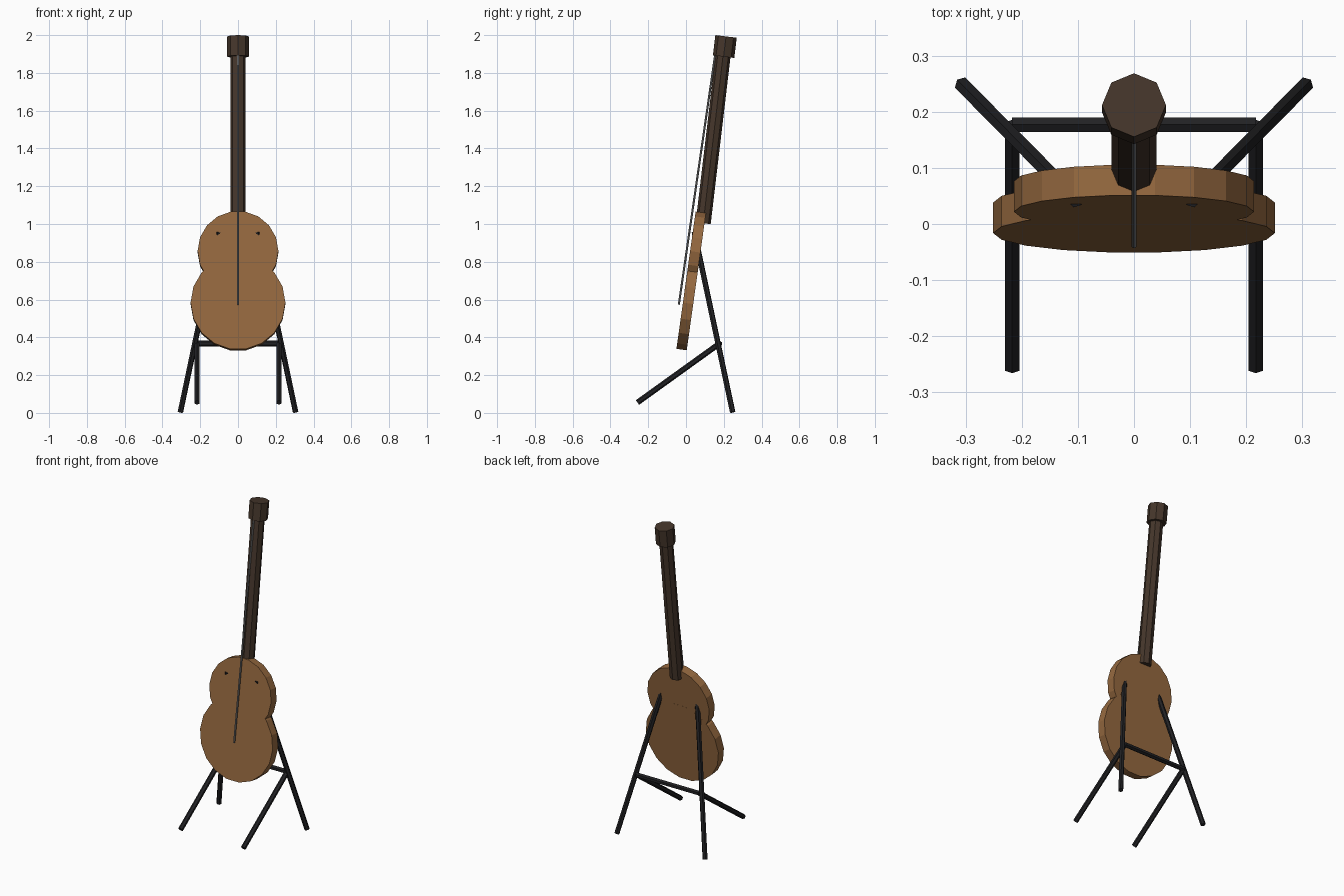
import bpy, bmesh, math
from mathutils import Vector, Matrix

if "Cube" in bpy.data.objects:
    bpy.data.objects.remove(bpy.data.objects["Cube"])


def material(name, rgb):
    m = bpy.data.materials.new(name)
    m.diffuse_color = (*rgb, 1)
    m.use_nodes = True
    m.node_tree.nodes["Principled BSDF"].inputs["Base Color"].default_value = m.diffuse_color
    return m


wood = material("wood", (0.30, 0.14, 0.05))
dark_wood = material("dark_wood", (0.06, 0.037, 0.024))
black = material("black_metal", (0.015, 0.015, 0.017))
steel = material("steel", (0.2, 0.2, 0.2))


def rod(name, a, b, radius, sides, mat, spin=0.0):
    """Flat-sided cylinder running from a to b."""
    a, b = Vector(a), Vector(b)
    d = b - a
    frame = (Matrix.Translation((a + b) / 2)
             @ d.to_track_quat('Z', 'Y').to_matrix().to_4x4()
             @ Matrix.Rotation(spin, 4, 'Z'))
    bm = bmesh.new()
    bmesh.ops.create_cone(bm, cap_ends=True, segments=sides, radius1=radius,
                          radius2=radius, depth=d.length, matrix=frame)
    me = bpy.data.meshes.new(name)
    bm.to_mesh(me)
    bm.free()
    ob = bpy.data.objects.new(name, me)
    me.materials.append(mat)
    bpy.context.collection.objects.link(ob)
    return ob


# Body: two overlapping discs leaning back
tilt = math.radians(8)
normal = Vector((0, -math.cos(tilt), math.sin(tilt)))
for name, y, z, r in (("lower_bout", 0.011, 0.580, 0.251),
                      ("upper_bout", 0.049, 0.853, 0.214)):
    c = Vector((0, y, z))
    rod(name, c - normal * 0.0275, c + normal * 0.0275, r, 18, wood, math.pi / 2)

# Neck, head and string
rod("neck", (0, 0.091, 1.004), (0, 0.196, 1.89), 0.040, 8, dark_wood)
rod("head", (0, 0.199, 1.886), (0, 0.212, 1.993), 0.057, 8, dark_wood)
rod("string", (0, -0.038, 0.573), (0, 0.155, 1.90), 0.0055, 6, steel)

# Stand: splayed rear legs, front feet and a crossbar
for side, s in (("left", -1), ("right", 1)):
    rod("rear_leg_" + side, (s * 0.305, 0.247, 0.004), (s * 0.104, 0.044, 0.958),
        0.015, 6, black)
    rod("front_foot_" + side, (s * 0.217, 0.177, 0.367), (s * 0.217, -0.257, 0.055),
        0.015, 6, black)
rod("crossbar", (-0.217, 0.177, 0.367), (0.217, 0.177, 0.367), 0.015, 6, black)
